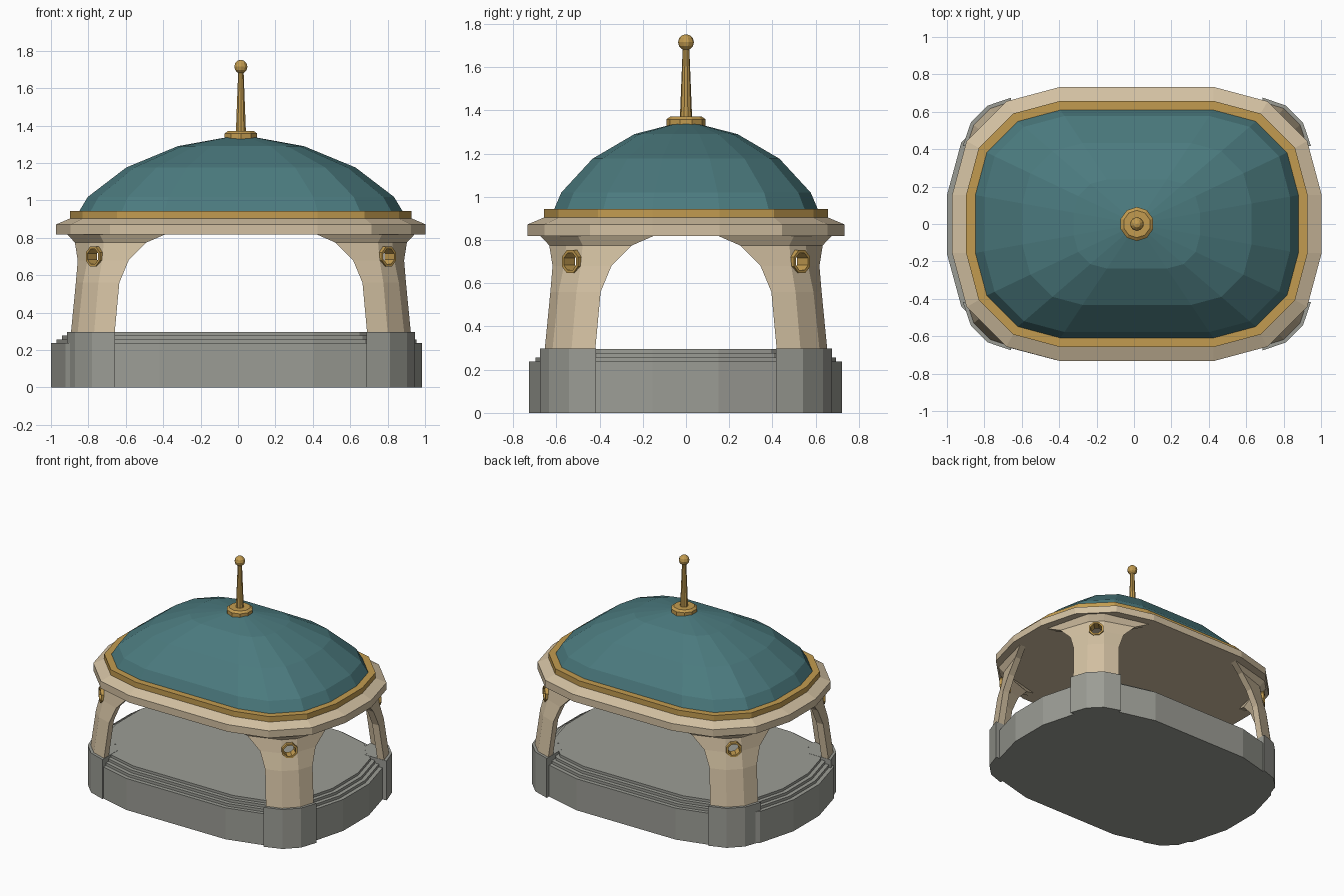
import bpy, bmesh, math
from mathutils import Vector

if "Cube" in bpy.data.objects:
    bpy.data.objects.remove(bpy.data.objects["Cube"])

CORE_X, CORE_Y = 0.41, 0.155      # rounded-rectangle corner centres
TOP_X = 0.0155                    # the upper structure sits slightly to the right


def material(name, col):
    m = bpy.data.materials.new(name)
    m.diffuse_color = (*col, 1)
    m.use_nodes = True
    m.node_tree.nodes["Principled BSDF"].inputs["Base Color"].default_value = m.diffuse_color
    return m


STONE = material("grey stone", (0.33, 0.335, 0.30))
PLASTER = material("cream plaster", (0.65, 0.53, 0.36))
GOLD = material("gold trim", (0.54, 0.33, 0.08))
TEAL = material("teal roof", (0.07, 0.195, 0.21))


def make(name, bm, mat, x=0.0, y=0.0):
    bmesh.ops.recalc_face_normals(bm, faces=bm.faces)
    me = bpy.data.meshes.new(name)
    bm.to_mesh(me)
    bm.free()
    me.materials.append(mat)
    ob = bpy.data.objects.new(name, me)
    ob.location = (x, y, 0)
    bpy.context.collection.objects.link(ob)
    return ob


def loft(bm, rings, closed=False):
    """Skin a list of point rings; cap the ends, or join last to first."""
    vs = [[bm.verts.new(p) for p in ring] for ring in rings]
    n = len(vs[0])
    pairs = list(zip(vs, vs[1:])) + ([(vs[-1], vs[0])] if closed else [])
    for a, b in pairs:
        for i in range(n):
            j = (i + 1) % n
            bm.faces.new((a[i], a[j], b[j], b[i]))
    if not closed:
        bm.faces.new(vs[0])
        bm.faces.new(vs[-1])


def rounded_rect(r, z, s=1.0):
    pts = []
    for q, (sx, sy) in enumerate([(1, 1), (-1, 1), (-1, -1), (1, -1)]):
        for k in range(4):
            a = math.radians(90 * q + 30 * k)
            pts.append((s * (sx * CORE_X + r * math.cos(a)),
                        s * (sy * CORE_Y + r * math.sin(a)), z))
    return pts


def stack(name, levels, mat, x=0.0, y=0.0):
    bm = bmesh.new()
    loft(bm, [rounded_rect(*lv) for lv in levels])
    return make(name, bm, mat, x, y)


def corner_section(r, e, z, inner):
    """Plan of a corner pier: faceted bow outside and inside, straight sides."""
    def bow(rad):
        c = math.sqrt(rad * rad - e * e)
        a = math.radians(39)
        m = rad * 1.055
        p, q = m * math.cos(a), m * math.sin(a)
        return [(c, e), (p, q), (q, p), (e, c)]
    return [(CORE_X + u, CORE_Y + v, z) for u, v in bow(r) + bow(inner)[::-1]]


def four_corners(name, rings, mat, closed=False):
    bm = bmesh.new()
    for sx in (1, -1):
        for sy in (1, -1):
            loft(bm, [[(sx * p[0], sy * p[1], p[2]) for p in ring] for ring in rings], closed)
    return make(name, bm, mat, TOP_X)


def window_ring(rad, depth):
    """Octagon facing the corner diagonal at a distance from the corner centre."""
    d = Vector((1, 1, 0)).normalized()
    side = Vector((-1, 1, 0)).normalized()
    c = Vector((CORE_X, CORE_Y, 0.70)) + d * depth
    return [c + side * (rad * math.cos(t)) + Vector((0, 0, rad * math.sin(t)))
            for t in (math.pi * (k + 0.5) / 4 for k in range(8))]


# Plinth with shallow steps up to the floor
stack("stepped_plinth",
      [(0.577, 0), (0.577, 0.237), (0.547, 0.237), (0.547, 0.257),
       (0.517, 0.257), (0.517, 0.277), (0.487, 0.277), (0.487, 0.296)],
      STONE, -0.008, -0.002).scale = (1.006, 0.99, 1)

# Corner pedestals
four_corners("corner_pedestals",
             [corner_section(0.583, 0.262, z, 0.42) for z in (0, 0.297)], STONE)

# Leaning corner piers that flare into arches at the top
PIER = [(0.29, 0.565, 0.265), (0.56, 0.53, 0.24), (0.68, 0.50, 0.19),
        (0.775, 0.487, 0.095), (0.825, 0.525, -0.02)]
piers = four_corners("corner_piers",
                     [corner_section(r, e, z, r - 0.05) for z, r, e in PIER], PLASTER)

# Round windows through the piers
cutter = four_corners("window_cutter",
                      [window_ring(0.052, 0.40), window_ring(0.052, 0.62)], PLASTER)
cutter.hide_render = True
cutter.hide_viewport = True
mod = piers.modifiers.new("windows", 'BOOLEAN')
mod.operation = 'DIFFERENCE'
mod.solver = 'EXACT'
mod.object = cutter
four_corners("window_rims",
             [window_ring(0.057, 0.468), window_ring(0.057, 0.54),
              window_ring(0.043, 0.54), window_ring(0.043, 0.468)], GOLD, closed=True)

# Cornice, gilt band and faceted dome
stack("cornice", [(0.578, 0.818), (0.578, 0.872), (0.50, 0.905)], PLASTER, TOP_X)
stack("gilt_band", [(0.503, 0.90), (0.503, 0.944)], GOLD, TOP_X)
stack("dome",
      [(0.456, 0.94, 1), (0.456, 1.019, 0.945), (0.456, 1.176, 0.708),
       (0.456, 1.29, 0.39), (0.456, 1.345, 0.04)], TEAL, TOP_X)

# Finial: collar, tapering spike and ball
bm = bmesh.new()
loft(bm, [[(r * math.cos(t), r * math.sin(t), z)
           for t in (math.pi * (k + 0.5) / 5 for k in range(10))]
          for r, z in [(0.091, 1.325), (0.091, 1.358), (0.073, 1.371),
                       (0.028, 1.371), (0.015, 1.695)]])
make("finial_spike", bm, GOLD, TOP_X)
bm = bmesh.new()
bmesh.ops.create_uvsphere(bm, u_segments=10, v_segments=6, radius=0.037)
bmesh.ops.translate(bm, verts=bm.verts, vec=(0, 0, 1.715))
make("finial_ball", bm, GOLD, TOP_X)
